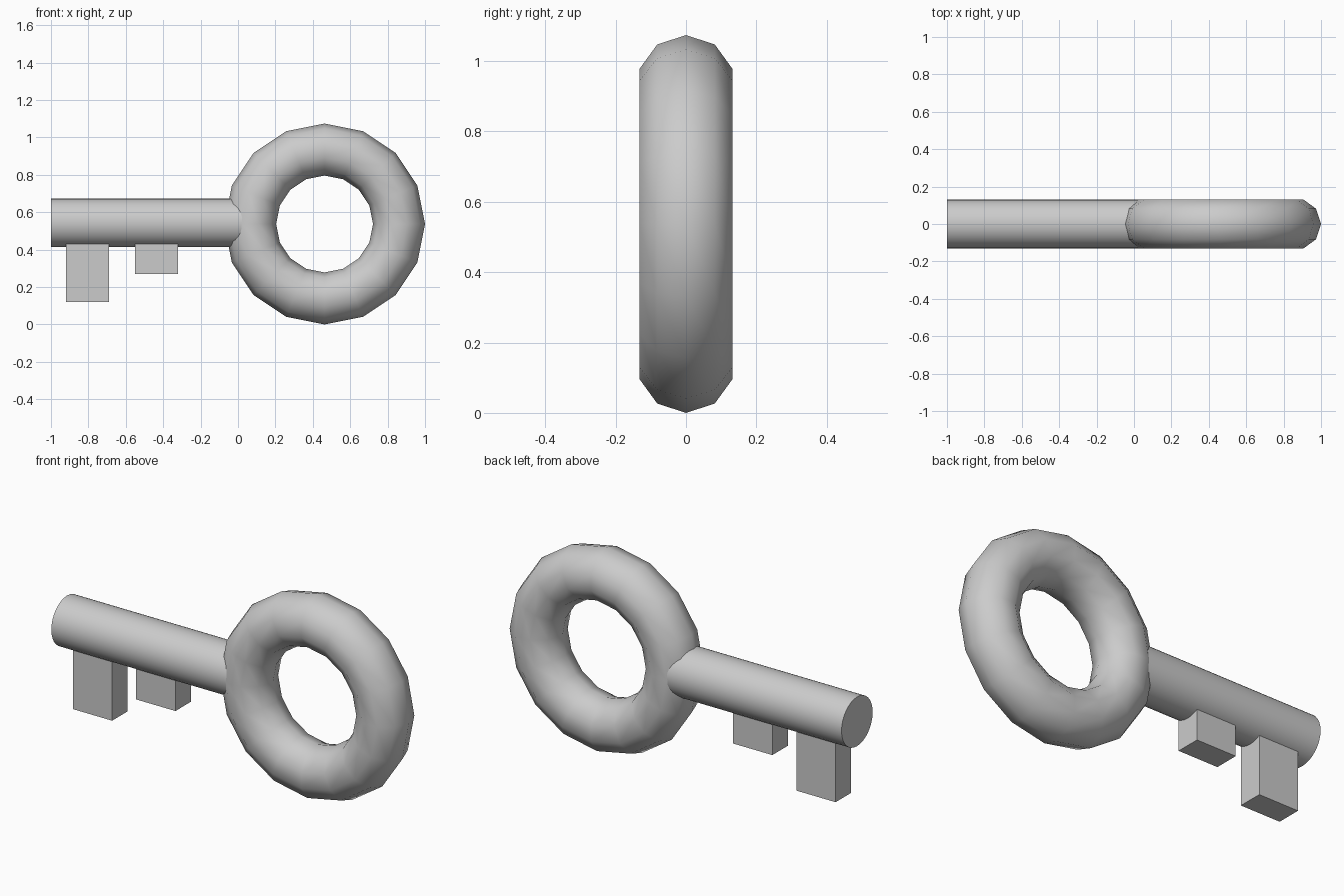
import bpy
import math

cube = bpy.data.objects.get("Cube")
if cube:
    bpy.data.objects.remove(cube, do_unlink=True)

# Single grey metal
metal = bpy.data.materials.new("grey_metal")
metal.use_nodes = True
GREY = (0.6, 0.6, 0.6, 1.0)
metal.diffuse_color = GREY
metal.node_tree.nodes["Principled BSDF"].inputs["Base Color"].default_value = GREY


def finish(name):
    obj = bpy.context.object
    obj.name = name
    obj.data.materials.append(metal)
    return obj


RING_MAJOR, RING_MINOR = 0.398, 0.139
RING_OUTER = RING_MAJOR + RING_MINOR

# Ring handle standing upright
bpy.ops.mesh.primitive_torus_add(
    major_segments=16, minor_segments=10,
    major_radius=RING_MAJOR, minor_radius=RING_MINOR,
    location=(1 - RING_OUTER, 0, RING_OUTER), rotation=(math.pi / 2, 0, 0))
finish("ring_handle")
bpy.ops.object.shade_smooth()

# Round shaft, buried in the ring at one end
x0, x1 = -1.0, 0.06
bpy.ops.mesh.primitive_cylinder_add(
    vertices=32, radius=0.13, depth=x1 - x0,
    location=((x0 + x1) / 2, 0, 0.543), rotation=(0, math.pi / 2, 0))
finish("shaft")
bpy.ops.object.shade_smooth_by_angle(angle=math.radians(30))

# Two teeth under the shaft
TOOTH_TOP = 0.5
for name, x, bottom in (("long_tooth", -0.805, 0.12), ("short_tooth", -0.435, 0.27)):
    bpy.ops.mesh.primitive_cube_add(size=1, location=(x, 0, (TOOTH_TOP + bottom) / 2))
    tooth = finish(name)
    tooth.scale = (0.23, 0.13, TOOTH_TOP - bottom)
